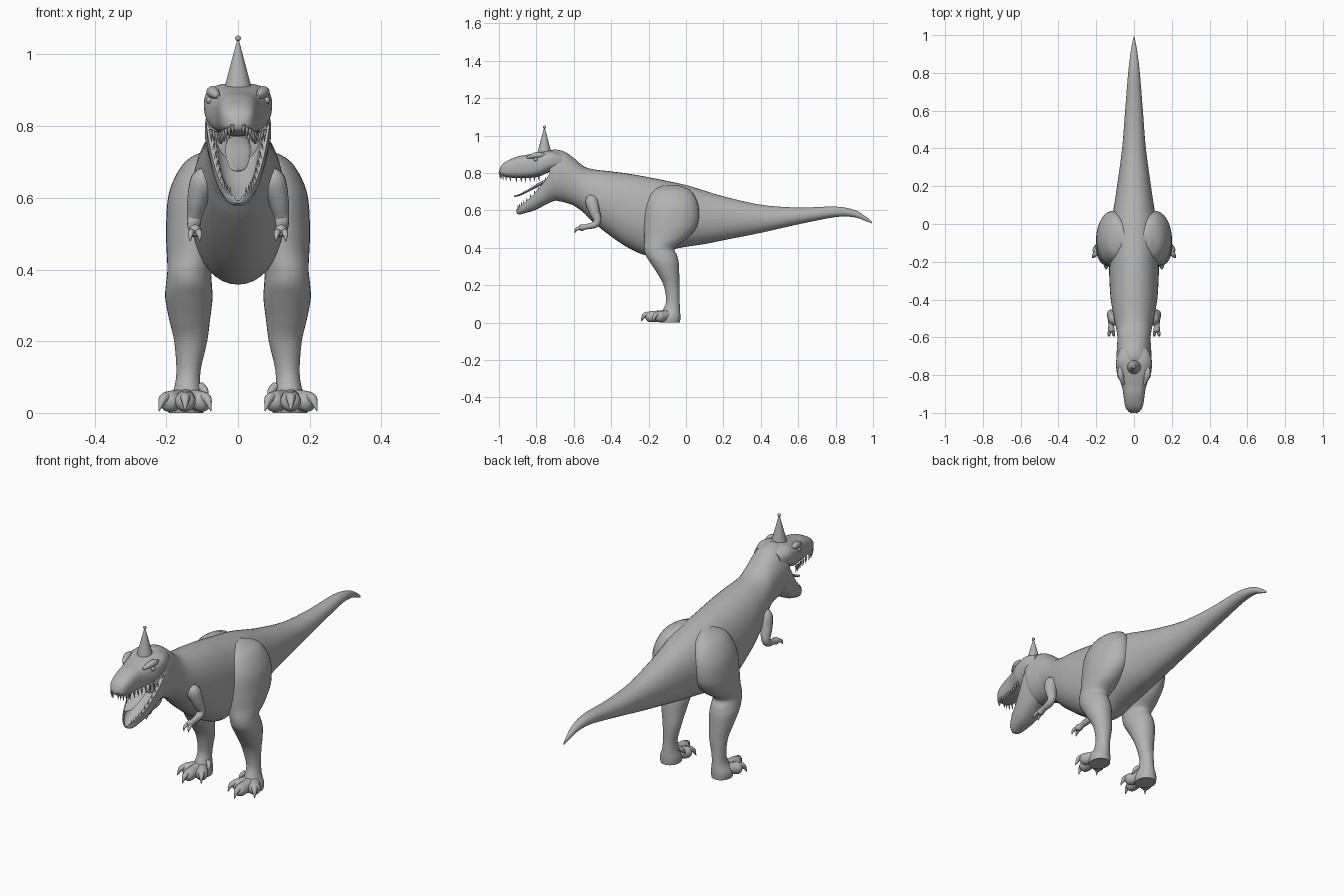
import bpy, bmesh, math
from mathutils import Vector

if "Cube" in bpy.data.objects:
    bpy.data.objects.remove(bpy.data.objects["Cube"])

grey = bpy.data.materials.new("plain grey")
grey.diffuse_color = (0.45, 0.45, 0.45, 1)
grey.use_nodes = True
grey.node_tree.nodes["Principled BSDF"].inputs["Base Color"].default_value = grey.diffuse_color


def smooth_rows(rows, n=5):
    """Catmull-Rom interpolation through rows of numbers."""
    out = []
    for i in range(len(rows) - 1):
        p0, p1, p2, p3 = (rows[max(i - 1, 0)], rows[i], rows[i + 1],
                          rows[min(i + 2, len(rows) - 1)])
        for k in range(n):
            t = k / n
            out.append([0.5 * (2 * b + (c - a) * t + (2 * a - 5 * b + 4 * c - d) * t * t
                               + (3 * b - a - 3 * c + d) * t ** 3)
                        for a, b, c, d in zip(p0, p1, p2, p3)])
    out.append(list(rows[-1]))
    return out


def skin(bm, rings):
    """Bridge rings of points and cap both ends."""
    vs = [[bm.verts.new(p) for p in r] for r in rings]
    n = len(vs[0])
    for a, b in zip(vs, vs[1:]):
        for i in range(n):
            bm.faces.new((a[i], a[(i + 1) % n], b[(i + 1) % n], b[i]))
    bm.faces.new(vs[0])
    bm.faces.new(vs[-1][::-1])


def finish(bm, name, mirror=False, angle=50):
    bmesh.ops.recalc_face_normals(bm, faces=bm.faces[:])
    me = bpy.data.meshes.new(name)
    bm.to_mesh(me)
    bm.free()
    ob = bpy.data.objects.new(name, me)
    bpy.context.collection.objects.link(ob)
    me.materials.append(grey)
    bpy.ops.object.select_all(action='DESELECT')
    ob.select_set(True)
    bpy.context.view_layer.objects.active = ob
    bpy.ops.object.shade_smooth_by_angle(angle=math.radians(angle))
    if mirror:
        ob.modifiers.new("Mirror", 'MIRROR').use_mirror_merge = False
    return ob


def spow(v, e):
    return math.copysign(abs(v) ** e, v)


def loft(name, rows, power=2.0, sides=32):
    """Cross-sections along y: (y, top, bottom, half width)."""
    rings = []
    for y, zt, zb, hw in smooth_rows(rows):
        ring = []
        for k in range(sides):
            a = 2 * math.pi * k / sides
            ring.append((max(hw, .001) * spow(math.cos(a), 2 / power), y,
                         (zt + zb) / 2 + (zt - zb) / 2 * spow(math.sin(a), 2 / power)))
        rings.append(ring)
    bm = bmesh.new()
    skin(bm, rings)
    return finish(bm, name)


def tube(bm, path, sides=14, n=4):
    """Round tube through (x, y, z, radius) points."""
    pts = smooth_rows(path, n)
    rings = []
    for i, p in enumerate(pts):
        d = Vector(pts[min(i + 1, len(pts) - 1)][:3]) - Vector(pts[max(i - 1, 0)][:3])
        side = d.cross(Vector((1, 0, 0)) if abs(d.normalized().x) < .9 else Vector((0, 1, 0))).normalized()
        up = d.cross(side).normalized()
        r = max(p[3], .0008)
        rings.append([Vector(p[:3]) + r * (math.cos(a) * side + math.sin(a) * up)
                      for a in (2 * math.pi * k / sides for k in range(sides))])
    skin(bm, rings)


def ball(bm, loc, size):
    g = bmesh.ops.create_uvsphere(bm, u_segments=20, v_segments=12, radius=1)
    for v in g['verts']:
        v.co = Vector([c + a * s for c, a, s in zip(loc, v.co, size)])


# Torso, tail and neck in one long loft
loft("body", [
    (.995, .54, .53, .001), (.96, .568, .543, .009), (.9, .602, .563, .019), (.8, .62, .564, .031),
    (.6, .615, .525, .047), (.4, .63, .48, .063), (.2, .675, .44, .09), (.1, .705, .42, .105),
    (0, .735, .405, .122), (-.1, .757, .385, .13), (-.2, .777, .358, .132), (-.3, .795, .395, .13),
    (-.4, .808, .46, .123), (-.5, .82, .54, .106), (-.55, .838, .59, .095), (-.6, .88, .625, .088),
    (-.65, .914, .643, .09), (-.7, .925, .655, .092), (-.73, .918, .69, .08)], 2.1, 40)

# Upper head and snout
upper = [(-.66, .905, .81, .075), (-.72, .92, .808, .094), (-.78, .912, .782, .092),
         (-.82, .904, .775, .078), (-.86, .895, .772, .064), (-.9, .888, .772, .057),
         (-.95, .868, .776, .05), (-.98, .848, .782, .04), (-.995, .825, .79, .022), (-1, .81, .8, .004)]
loft("upper_jaw", upper, 2.7)

# Lower jaw: U-shaped trough
lower = [(-.67, .82, .66, .082), (-.72, .805, .645, .088), (-.76, .75, .625, .08), (-.81, .69, .6, .066),
         (-.86, .645, .585, .05), (-.89, .62, .578, .035), (-.907, .605, .585, .014)]
rings = []
for y, zt, zb, hw in smooth_rows(lower):
    arc = [math.pi * k / 14 for k in range(15)]
    outer = [(hw * spow(math.cos(a), .8), y, zt - (zt - zb) * spow(math.sin(a), .8)) for a in arc]
    inner = [(-.76 * hw * math.cos(a), y, zt - .62 * (zt - zb) * math.sin(a)) for a in arc]
    rings.append(outer + inner)
bm = bmesh.new()
skin(bm, rings)
finish(bm, "lower_jaw")

loft("tongue", [(-.72, .775, .75, .03), (-.78, .752, .73, .035), (-.84, .715, .7, .032),
                (-.89, .688, .677, .022), (-.92, .678, .672, .003)], 2, 16)

# Teeth follow the rims of both jaws
bm = bmesh.new()
for y, zt, zb, hw in smooth_rows(upper)[11:43:3]:
    tube(bm, [(hw * .84, y, zb + .012, .006), (hw * .82, y + .004, zb - .022, .0005)], 8, 1)
for y, zt, zb, hw in smooth_rows(lower)[9:28:2]:
    tube(bm, [(hw * .87, y, zt - .008, .0045), (hw * .85, y, zt + .017, .0005)], 8, 1)
finish(bm, "teeth", True)

# Brows and eyes
bm = bmesh.new()
tube(bm, [(.074, -.755, .895, .006), (.073, -.78, .896, .015), (.068, -.81, .893, .016), (.055, -.85, .882, .006)])
finish(bm, "brow_ridge", True)
bm = bmesh.new()
ball(bm, (.08, -.803, .872), (.009, .012, .01))
finish(bm, "eye", True)

# Legs: horizontal sections (z, x, y, x radius, y radius)
leg = [(.735, .065, -.08, .02, .04), (.7, .09, -.075, .058, .105), (.62, .106, -.075, .085, .142),
       (.52, .115, -.082, .086, .143), (.45, .125, -.108, .074, .115), (.4, .135, -.142, .062, .082),
       (.36, .137, -.132, .064, .084), (.32, .137, -.115, .066, .076), (.26, .135, -.094, .057, .058),
       (.2, .132, -.077, .046, .043), (.12, .138, -.07, .034, .036), (.07, .141, -.077, .037, .045),
       (.03, .145, -.087, .05, .057), (0, .145, -.087, .048, .055)]
bm = bmesh.new()
skin(bm, [[(x + rx * math.cos(a), y + ry * math.sin(a), z)
           for a in (2 * math.pi * k / 32 for k in range(32))]
          for z, x, y, rx, ry in smooth_rows(leg)])
finish(bm, "leg", True)

# Toes and claws, fanned from the ankle
toes, claws = bmesh.new(), bmesh.new()
for ex, ey in ((.147, -.21), (.202, -.155), (.092, -.165)):
    s = Vector((.146, -.08, .04))
    e = Vector((ex, ey, .03))
    d = (e - s).normalized()
    m = s.lerp(e, .5)
    tube(toes, [(*s, .03), (*m, .029), (*s.lerp(e, .85), .029), (*e, .021), (*(e + d * .009), .004)])
    c = [e + d * -.008 + Vector((0, 0, .014)), e + d * .014 + Vector((0, 0, .008)), e + d * .031 - Vector((0, 0, .022))]
    tube(claws, [(*c[0], .015), (*c[1], .012), (*c[2], .001)], 10)
# small rear claw on the inner ankle
tube(claws, [(.105, -.09, .075, .012), (.092, -.105, .06, .01), (.088, -.12, .038, .001)], 10)
finish(toes, "toes", True)
finish(claws, "toe_claws", True)

# Arms with two-fingered hands
bm = bmesh.new()
tube(bm, [(.085, -.51, .68, .015), (.098, -.505, .65, .034), (.113, -.49, .595, .029), (.122, -.474, .545, .021),
          (.123, -.492, .522, .018), (.122, -.535, .512, .014), (.12, -.56, .507, .018), (.12, -.575, .502, .008)])
finish(bm, "arm", True)
bm = bmesh.new()
for dx in (-.011, .011):
    tube(bm, [(.12 + dx * .7, -.555, .508, .008), (.12 + dx, -.578, .503, .009),
              (.12 + dx * 1.2, -.59, .493, .006), (.12 + dx * 1.2, -.594, .478, .0008)], 10)
finish(bm, "fingers", True)

# Party hat: cone with a bead on top
bm = bmesh.new()
tube(bm, [(0, -.757, .895, .039), (0, -.757, .918, .035), (0, -.757, 1.042, .002)], 32, 1)
finish(bm, "party_hat")
bm = bmesh.new()
ball(bm, (0, -.757, 1.045), (.008, .008, .008))
finish(bm, "hat_bead")
